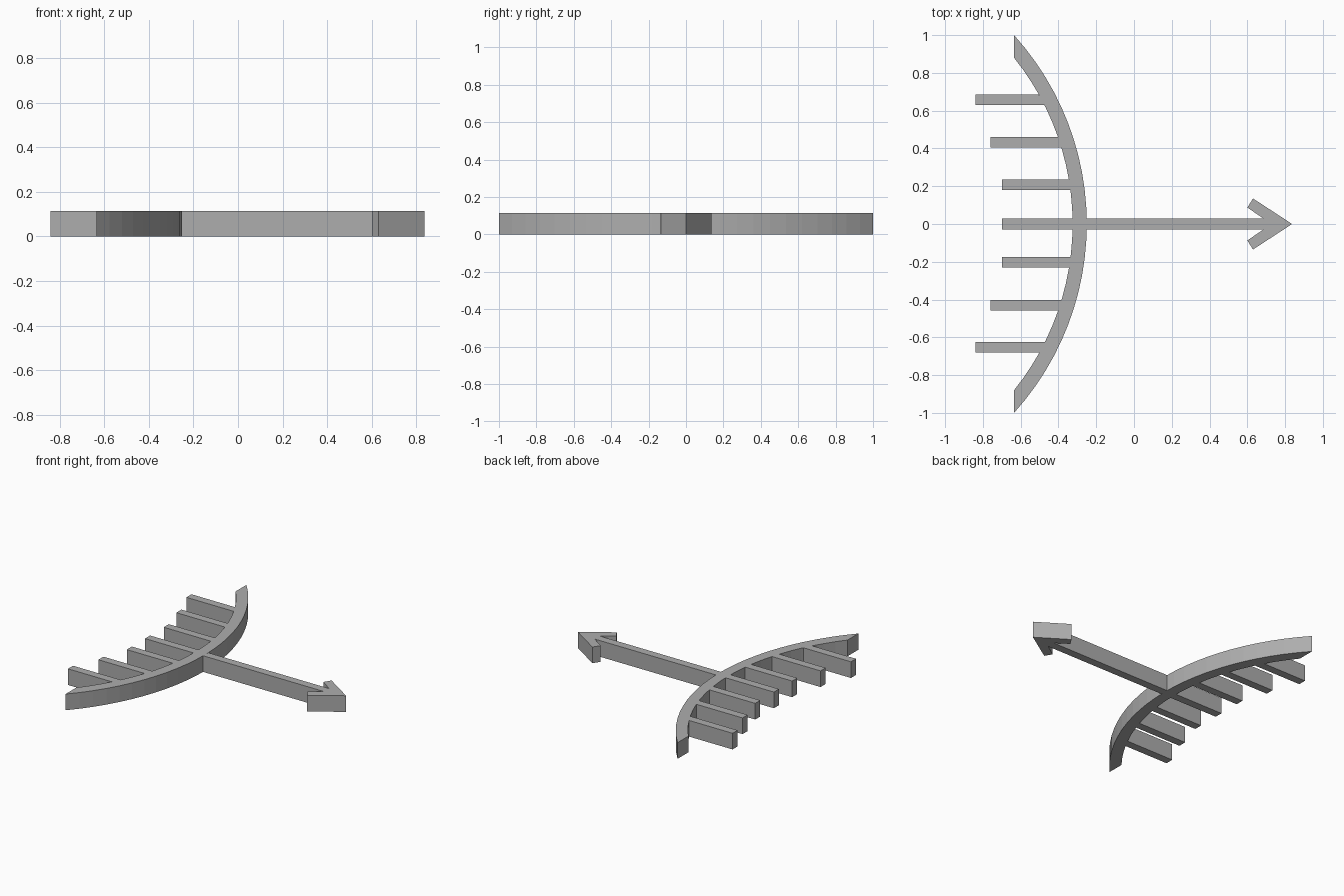
import bpy, bmesh
from math import sqrt, asin, sin, cos

cube = bpy.data.objects.get("Cube")
if cube:
    bpy.data.objects.remove(cube, do_unlink=True)

HEIGHT = 0.113
HALF = 0.028                     # half width of the bars
OUTER = (-1.741, 1.491, 1.0)     # centre x, radius, half span
INNER = (-1.729, 1.404, 0.88)
STEPS = 24

grey = bpy.data.materials.new("grey")
grey.use_nodes = True
GREY = (0.42, 0.42, 0.42, 1)
grey.diffuse_color = GREY
grey.node_tree.nodes["Principled BSDF"].inputs["Base Color"].default_value = GREY


def slab(name, outline):
    """Extrude a flat outline up from the ground."""
    bm = bmesh.new()
    face = bm.faces.new([bm.verts.new((x, y, 0)) for x, y in outline])
    top = bmesh.ops.extrude_face_region(bm, geom=[face])["geom"]
    bmesh.ops.translate(bm, vec=(0, 0, HEIGHT),
                        verts=[v for v in top if isinstance(v, bmesh.types.BMVert)])
    bmesh.ops.recalc_face_normals(bm, faces=bm.faces)
    mesh = bpy.data.meshes.new(name)
    bm.to_mesh(mesh)
    bm.free()
    mesh.materials.append(grey)
    obj = bpy.data.objects.new(name, mesh)
    bpy.context.collection.objects.link(obj)
    return obj


def arc(circle):
    cx, r, span = circle
    a = asin(span / r)
    angles = [a * (2 * i / STEPS - 1) for i in range(STEPS + 1)]
    return [(cx + r * cos(t), r * sin(t)) for t in angles]


def arc_x(circle, y):
    return circle[0] + sqrt(circle[1] ** 2 - y ** 2)


# Curved bow
slab("bow", arc(OUTER) + arc(INNER)[::-1])

# Teeth behind the bow, each ending on its inner curve
teeth = [(0.657, -0.84), (0.432, -0.76), (0.207, -0.70), (0, -0.70),
         (-0.202, -0.70), (-0.43, -0.76), (-0.652, -0.84)]
for i, (y, back) in enumerate(teeth):
    lo, hi = y - HALF, y + HALF
    slab(f"tooth_{i + 1}", [(back, lo), (arc_x(INNER, lo), lo),
                            (arc_x(INNER, hi), hi), (back, hi)])

# Arrow shaft and barbed head
NECK = 0.687
root = arc_x(OUTER, HALF)
slab("arrow_shaft", [(root, -HALF), (NECK, -HALF), (NECK, HALF), (root, HALF)])
barb = [(0.63, 0.135), (0.6, 0.087), (NECK, HALF)]
slab("arrow_head", [(0.837, 0)] + barb + [(x, -y) for x, y in barb[::-1]])
